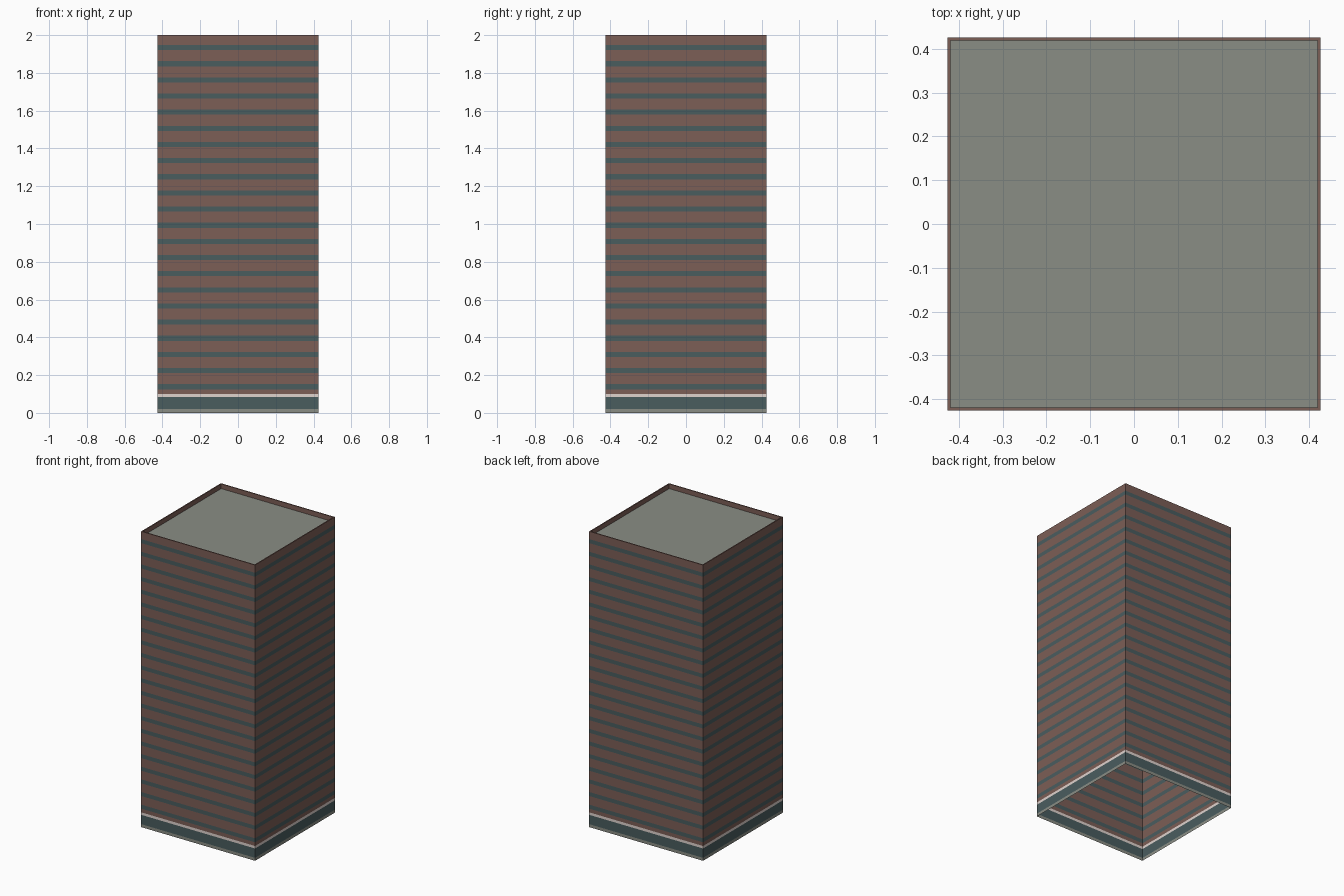
import bpy
import bmesh

HALF = 0.426        # half width of the tower
HEIGHT = 2.0
RIM = 0.007         # parapet thickness
ROOF_Z = 1.968
FLOORS = 22
PITCH = 0.0855      # floor to floor
FIRST_SILL = 0.125
GLASS_H = 0.027

cube = bpy.data.objects.get("Cube")
if cube:
    bpy.data.objects.remove(cube, do_unlink=True)


def linear(c):
    c /= 255
    return c / 12.92 if c <= 0.04045 else ((c + 0.055) / 1.055) ** 2.4


def material(name, *rgb):
    colour = [linear(c) for c in rgb] + [1.0]
    m = bpy.data.materials.new(name)
    m.use_nodes = True
    m.diffuse_color = colour
    m.node_tree.nodes["Principled BSDF"].inputs["Base Color"].default_value = colour
    return m


brick = material("brick brown", 124, 94, 86)
glass = material("dark teal glass", 74, 93, 95)
ledge = material("pale ledge", 224, 211, 206)
concrete = material("grey concrete", 138, 141, 133)


def ring(bm, half, z):
    return [bm.verts.new((x * half, y * half, z))
            for x, y in ((-1, -1), (1, -1), (1, 1), (-1, 1))]


def finish(name, bm, mats):
    mesh = bpy.data.meshes.new(name)
    bm.to_mesh(mesh)
    bm.free()
    for m in mats:
        mesh.materials.append(m)
    obj = bpy.data.objects.new(name, mesh)
    bpy.context.collection.objects.link(obj)
    return obj


def square_shell(name, profile, mats, indices):
    """Sweep a (half width, z) profile round the square plan."""
    bm = bmesh.new()
    rings = [ring(bm, h, z) for h, z in profile]
    for low, high, index in zip(rings, rings[1:], indices):
        for i in range(4):
            j = (i + 1) % 4
            face = bm.faces.new((low[i], low[j], high[j], high[i]))
            face.material_index = index
    return finish(name, bm, mats)


# Street level: plinth, lobby glazing and pale ledge
square_shell("plinth", [(HALF, 0), (HALF, 0.02)], [concrete], [0])
square_shell("lobby_glazing", [(HALF, 0.02), (HALF, 0.083)], [glass], [0])
square_shell("ledge", [(HALF, 0.083), (HALF, 0.1)], [ledge], [0])

# Facade: alternating brick and window bands, open underneath
levels = [0.1]
for floor in range(FLOORS):
    sill = FIRST_SILL + floor * PITCH
    levels += [sill, sill + GLASS_H]
levels.append(HEIGHT)
square_shell("facade", [(HALF, z) for z in levels], [brick, glass],
             [i % 2 for i in range(len(levels) - 1)])

# Parapet: flat rim and inner face down to the roof
square_shell("parapet", [(HALF, HEIGHT), (HALF - RIM, HEIGHT), (HALF - RIM, ROOF_Z)],
             [brick], [0, 0])

# Roof slab surface
bm = bmesh.new()
bm.faces.new(ring(bm, HALF - RIM, ROOF_Z))
finish("roof", bm, [concrete])
